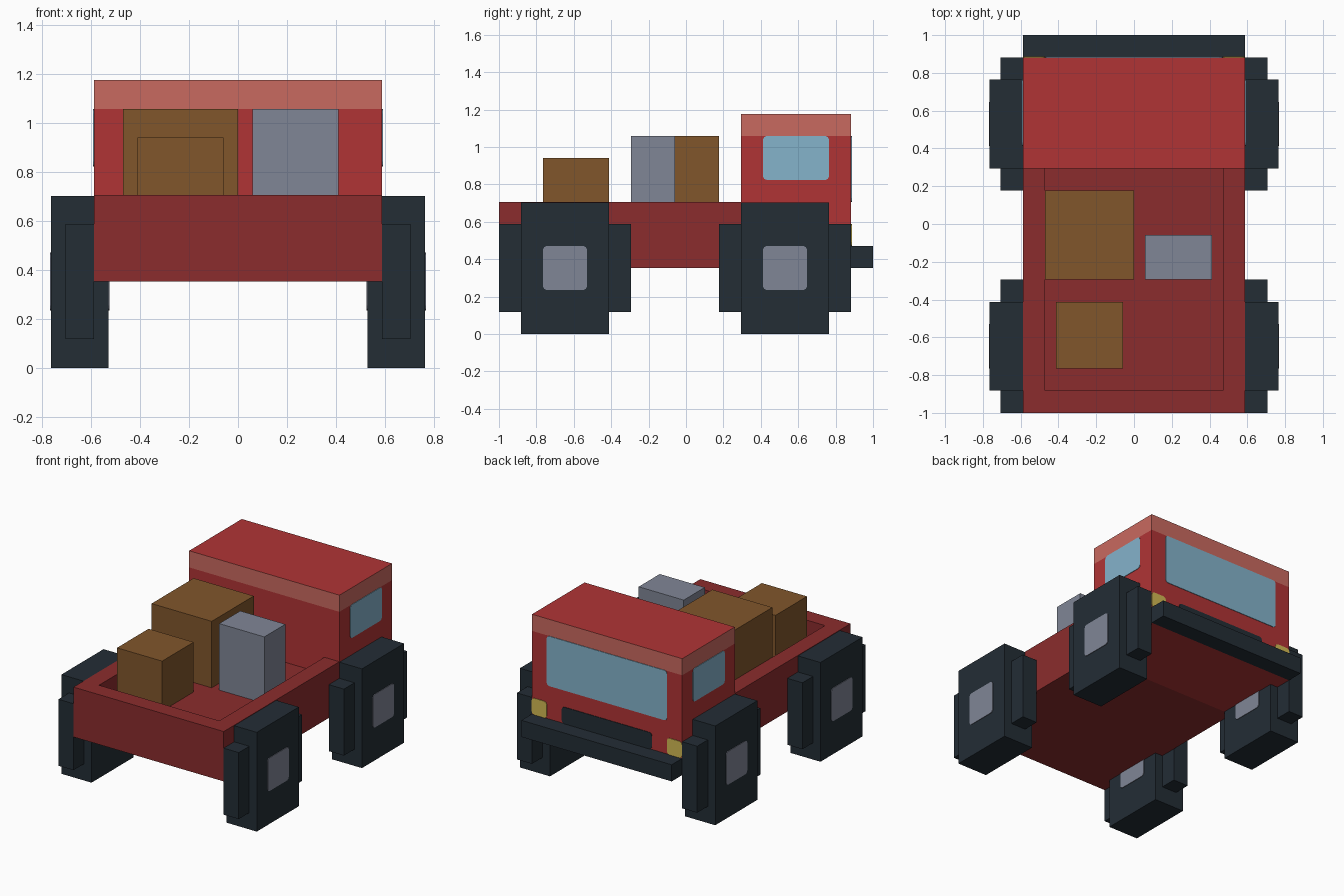
import bpy, bmesh
from mathutils import Vector

U = 2 / 17  # block size: every part sits on this grid or its half


def remove_default():
    cube = bpy.data.objects.get("Cube")
    if cube:
        bpy.data.objects.remove(cube, do_unlink=True)


def material(name, rgb):
    lin = [((c / 255 + 0.055) / 1.055) ** 2.4 for c in rgb] + [1.0]
    m = bpy.data.materials.new(name)
    m.use_nodes = True
    m.diffuse_color = lin
    bsdf = next(n for n in m.node_tree.nodes if n.type == "BSDF_PRINCIPLED")
    bsdf.inputs["Base Color"].default_value = lin
    bsdf.inputs["Roughness"].default_value = 0.8
    return m


remove_default()
RED = material("cab red", (176, 52, 53))
DARK_RED = material("bed dark red", (139, 44, 45))
PINK = material("roof band light red", (201, 106, 96))
RUBBER = material("rubber black", (35, 45, 53))
GREY = material("metal grey", (128, 134, 150))
WOOD = material("crate brown", (129, 86, 43))
GLASS = material("window blue", (133, 179, 203))
LAMP = material("headlight yellow", (210, 186, 84))


def box_mesh(lo, hi):
    lo, hi = Vector(lo), Vector(hi)
    bm = bmesh.new()
    bmesh.ops.create_cube(bm, size=1)
    for v in bm.verts:
        v.co = (lo + hi) / 2 + v.co * (hi - lo)
    return bm


def finish(name, bm, *mats):
    mesh = bpy.data.meshes.new(name)
    bm.to_mesh(mesh)
    bm.free()
    for m in mats:
        mesh.materials.append(m)
    obj = bpy.data.objects.new(name, mesh)
    bpy.context.collection.objects.link(obj)
    return obj


def box(name, lo, hi, mat):
    # Corners are given in grid blocks
    return finish(name, box_mesh(Vector(lo) * U, Vector(hi) * U), mat)


def plate(name, axis, lo, hi, mat, radius=0.02):
    # Thin painted panel with rounded corners, flat along the given axis
    lo, hi = Vector(lo) * U, Vector(hi) * U
    lo[axis] -= 0.004
    hi[axis] += 0.004
    bm = box_mesh(lo, hi)
    edges = [e for e in bm.edges
             if abs(e.verts[0].co[axis] - e.verts[1].co[axis]) > 0.005]
    bmesh.ops.bevel(bm, geom=edges, offset=radius, segments=2, profile=0.5,
                    affect="EDGES")
    return finish(name, bm, mat)


def cut(bm, co, no):
    bmesh.ops.bisect_plane(bm, geom=bm.verts[:] + bm.edges[:] + bm.faces[:],
                           plane_co=Vector(co) * U, plane_no=no)


# Cab with a lighter band around the roof
bm = box_mesh(Vector((-5, 2.5, 3)) * U, Vector((5, 7.5, 10)) * U)
cut(bm, (0, 0, 9), (0, 0, 1))
bm.normal_update()
for f in bm.faces:
    is_band = f.calc_center_median().z > 9 * U and f.normal.z < 0.5
    f.material_index = 1 if is_band else 0
finish("cab", bm, RED, PINK)

# Cargo bed: block with a recess open towards the cab
bm = box_mesh(Vector((-5, -8.5, 3)) * U, Vector((5, 2.5, 6)) * U)
for x in (-4, 4):
    cut(bm, (x, 0, 0), (1, 0, 0))
cut(bm, (0, -7.5, 0), (0, 1, 0))
bm.normal_update()
well = [f for f in bm.faces if f.normal.z > 0.9
        and abs(f.calc_center_median().x) < 4 * U
        and f.calc_center_median().y > -7.5 * U]
sunk = bmesh.ops.extrude_discrete_faces(bm, faces=well)["faces"]
for v in {v for f in sunk for v in f.verts}:
    v.co.z -= U
front = [f for f in bm.faces if all(v.co.y > 2.49 * U for v in f.verts)]
bmesh.ops.delete(bm, geom=front, context="FACES")
finish("cargo_bed", bm, DARK_RED)

# Front bumper, grille, windows and headlights
box("bumper", (-5, 7.5, 3), (5, 8.5, 4), RUBBER)
plate("grille", 1, (-3, 7.5, 4), (3, 7.5, 5), RUBBER)
plate("windshield", 1, (-4, 7.5, 6), (4, 7.5, 9), GLASS)
for side, s in (("left", 1), ("right", -1)):
    plate(f"{side}_window", 0, (5 * s, 3.5, 7), (5 * s, 6.5, 9), GLASS)
    x0, x1 = sorted((4 * s, 5 * s))
    plate(f"{side}_headlight", 1, (x0, 7.5, 4), (x1, 7.5, 5), LAMP)

# Blocky wheels: tall tyre, wider tread block and a hub on both faces
for side, s in (("left", 1), ("right", -1)):
    for end, y in (("cab", 4.5), ("bed", -5.5)):
        name = f"{side}_{end}_wheel"
        x0, x1 = sorted((4.5 * s, 6.5 * s))
        box(name, (x0, y - 2, 0), (x1, y + 2, 5.97), RUBBER)
        x0, x1 = sorted((5 * s, 6 * s))
        box(name + "_tread", (x0, y - 3, 1), (x1, y + 3, 5), RUBBER)
        for face, x in (("outer", 6.5 * s), ("inner", 4.5 * s)):
            plate(f"{name}_{face}_hub", 0, (x, y - 1, 2), (x, y + 1, 4), GREY)

# Cargo
box("large_crate", (-4, -2.5, 5), (0, 1.5, 9), WOOD)
box("small_crate", (-3.5, -6.5, 5), (-0.5, -3.5, 8), WOOD)
box("metal_case", (0.5, -2.5, 5), (3.5, -0.5, 9), GREY)
